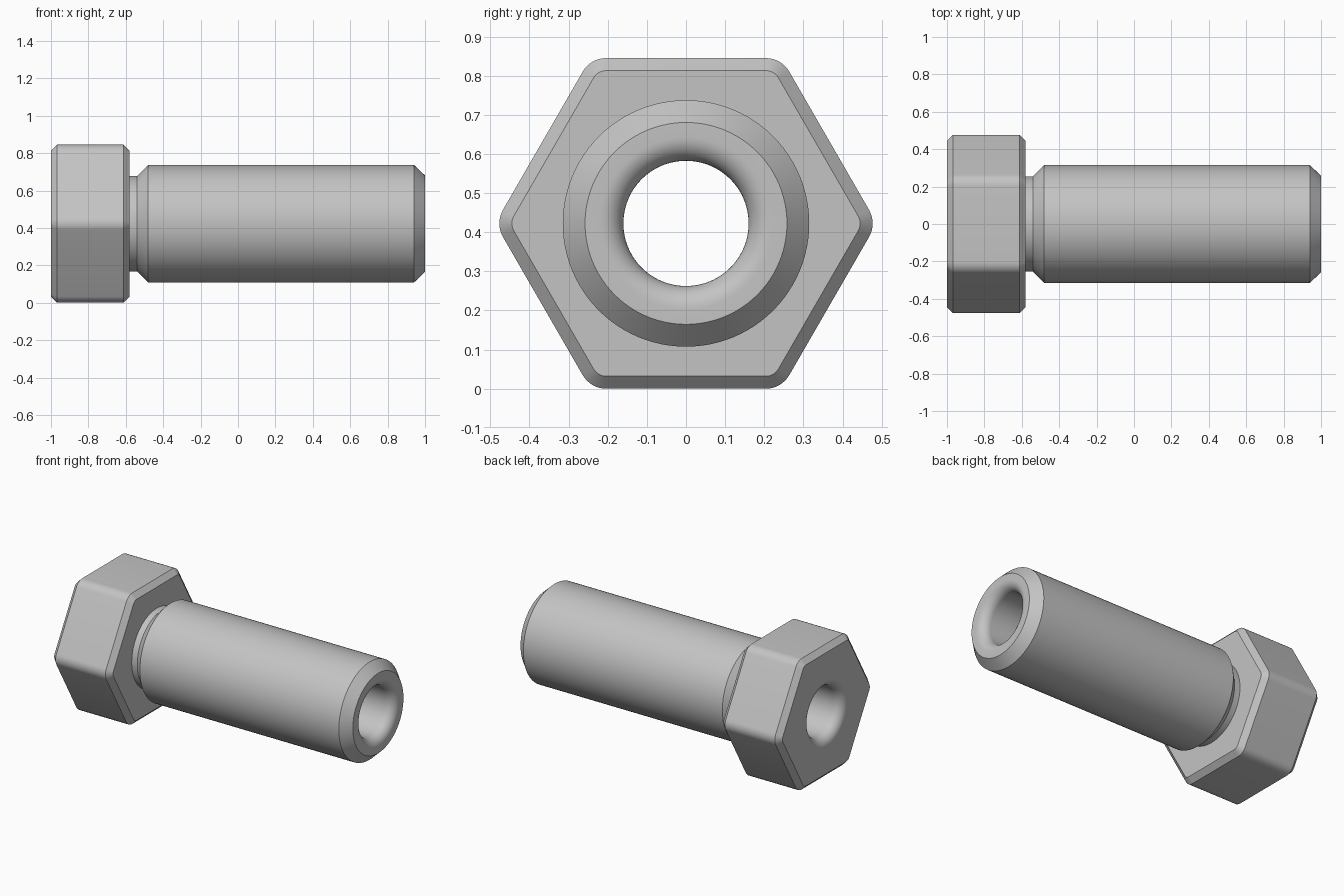
import bpy, bmesh, math

if "Cube" in bpy.data.objects:
    bpy.data.objects.remove(bpy.data.objects["Cube"])

CZ = 0.4225          # height of the bolt axis
SEG = 96             # sides of the round surfaces

steel = bpy.data.materials.new("steel grey")
steel.diffuse_color = (0.55, 0.55, 0.55, 1)
steel.use_nodes = True
steel.node_tree.nodes["Principled BSDF"].inputs["Base Color"].default_value = steel.diffuse_color
bm = bmesh.new()


def ring(x, points):
    return [bm.verts.new((x, y, CZ + z)) for y, z in points]


def circle(r):
    return [(r * math.cos(2 * math.pi * i / SEG), r * math.sin(2 * math.pi * i / SEG))
            for i in range(SEG)]


def hexagon(apothem, fillet, steps=8):
    """Hexagon outline with corners on +y/-y and rounded corners."""
    pts, reach = [], (apothem - fillet) / math.cos(math.pi / 6)
    for k in range(6):
        a = k * math.pi / 3
        for s in range(steps + 1):
            b = a + math.pi / 3 * (s / steps - 0.5)
            pts.append((reach * math.cos(a) + fillet * math.cos(b),
                        reach * math.sin(a) + fillet * math.sin(b)))
    return pts


def loft(rings):
    for a, b in zip(rings, rings[1:]):
        n = len(a)
        for i in range(n):
            j = (i + 1) % n
            bm.faces.new((a[i], a[j], b[j], b[i]))


def fill_between(outer, inner):
    edges = [bm.edges.get((r[i], r[i - 1])) for r in (outer, inner) for i in range(len(r))]
    bmesh.ops.triangle_fill(bm, edges=edges, use_beauty=True, use_dissolve=False)


# Hexagonal head with bevelled rims
C = 0.032
head = [ring(x, hexagon(0.4225 - d, 0.07 - d))
        for x, d in ((-1, C), (-1 + C, 0), (-0.58 - C, 0), (-0.58, C))]
loft(head)

# Neck, shank, chamfered tip and through bore with rounded mouths
BORE, F, N = 0.16, 0.06, 10
profile = [(-0.58, 0.255), (-0.54, 0.255), (-0.48, 0.315), (0.94, 0.315), (1, 0.258)]
arc = [i * math.pi / 2 / N for i in range(N + 1)]
profile += [(1 - F + F * math.cos(t), BORE + F - F * math.sin(t)) for t in arc]
profile += [(-1 + F - F * math.cos(t), BORE + F - F * math.sin(t)) for t in reversed(arc)]
shank = [ring(x, circle(r)) for x, r in profile]
loft(shank)

# Flat faces of the head
fill_between(head[-1], shank[0])
fill_between(head[0], shank[-1])
bmesh.ops.recalc_face_normals(bm, faces=bm.faces[:])

mesh = bpy.data.meshes.new("hollow_bolt")
bm.to_mesh(mesh)
bm.free()
mesh.materials.append(steel)
bolt = bpy.data.objects.new("hollow_bolt", mesh)
bpy.context.collection.objects.link(bolt)
bpy.context.view_layer.objects.active = bolt
bolt.select_set(True)
bpy.ops.object.shade_smooth_by_angle(angle=math.radians(30))
